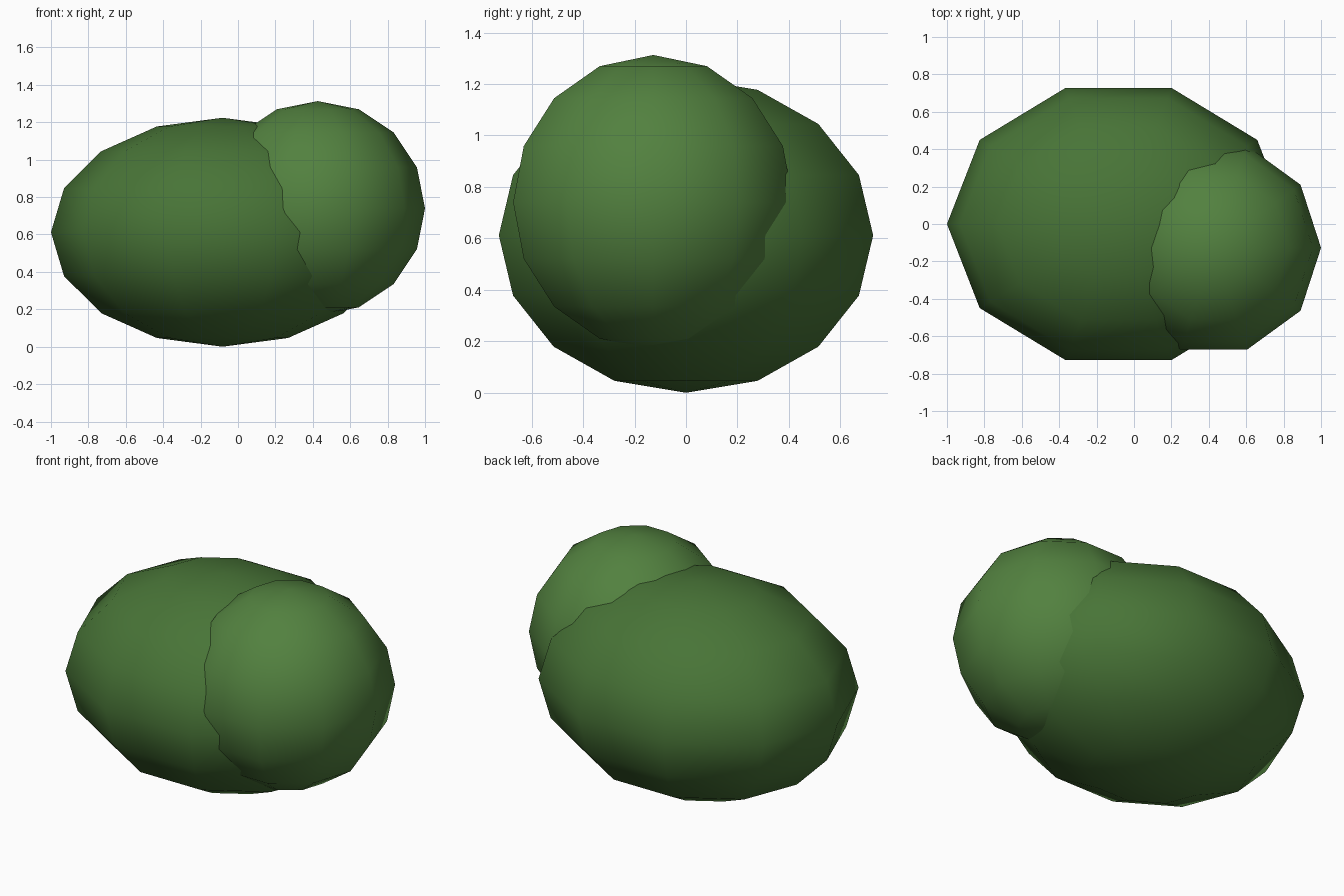
import bpy
import bmesh
from math import sin, cos, pi

if "Cube" in bpy.data.objects:
    bpy.data.objects.remove(bpy.data.objects["Cube"])

SEGMENTS, RINGS = 10, 8


def ellipsoid(name, centre, radii, colour):
    """Low-poly smooth-shaded ellipsoid with a vertex column on +x."""
    bm = bmesh.new()
    profile = [bm.verts.new((sin(pi * i / RINGS), 0, cos(pi * i / RINGS)))
               for i in range(RINGS + 1)]
    edges = [bm.edges.new(pair) for pair in zip(profile, profile[1:])]
    bmesh.ops.spin(bm, geom=profile + edges, cent=(0, 0, 0), axis=(0, 0, 1),
                   angle=2 * pi, steps=SEGMENTS)
    bmesh.ops.remove_doubles(bm, verts=bm.verts, dist=0.001)
    bmesh.ops.scale(bm, vec=radii, verts=bm.verts)
    bmesh.ops.recalc_face_normals(bm, faces=bm.faces)
    for face in bm.faces:
        face.smooth = True
    mesh = bpy.data.meshes.new(name)
    bm.to_mesh(mesh)
    bm.free()
    material = bpy.data.materials.new(name + "_green")
    material.diffuse_color = colour
    material.use_nodes = True
    material.node_tree.nodes["Principled BSDF"].inputs["Base Color"].default_value = material.diffuse_color
    mesh.materials.append(material)
    obj = bpy.data.objects.new(name, mesh)
    obj.location = centre
    bpy.context.collection.objects.link(obj)
    return obj


# Wide main clump of the bush
ellipsoid("bush_main_clump", (-0.083, 0, 0.612), (0.917, 0.765, 0.612),
          (0.065, 0.175, 0.038, 1))

# Round, slightly lighter clump at the front right
ellipsoid("bush_side_clump", (0.427, -0.127, 0.74), (0.573, 0.573, 0.573),
          (0.085, 0.22, 0.05, 1))
